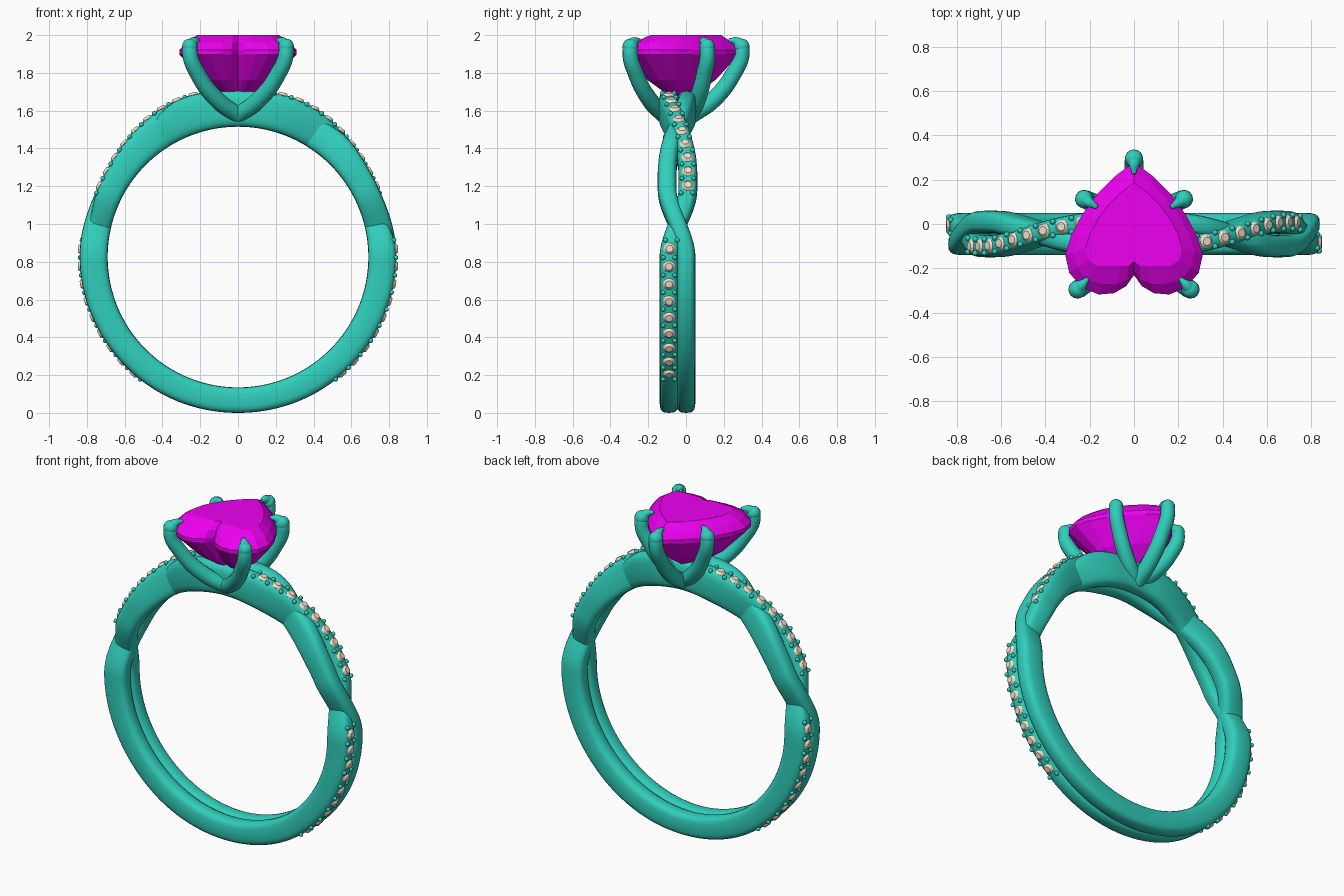
import bpy, bmesh, math
from mathutils import Matrix, Vector

if "Cube" in bpy.data.objects:
    bpy.data.objects.remove(bpy.data.objects["Cube"])

CZ, MID_Y, R_IN = 0.825, -0.045, 0.69      # ring centre height, band mid-plane, finger radius


def material(name, col):
    m = bpy.data.materials.new(name)
    m.diffuse_color = (*col, 1)
    m.use_nodes = True
    m.node_tree.nodes["Principled BSDF"].inputs["Base Color"].default_value = m.diffuse_color
    return m


METAL = material("teal_metal", (0.03, 0.62, 0.50))
GEM = material("magenta_gem", (0.85, 0.0, 0.88))
PAVE = material("pale_stone", (0.88, 0.76, 0.60))


def finish(name, bm, mat, smooth):
    bmesh.ops.recalc_face_normals(bm, faces=bm.faces[:])
    me = bpy.data.meshes.new(name)
    bm.to_mesh(me)
    bm.free()
    me.materials.append(mat)
    for p in me.polygons:
        p.use_smooth = smooth
    ob = bpy.data.objects.new(name, me)
    bpy.context.collection.objects.link(ob)
    return ob


def bridge(bm, a, b):
    n = len(a)
    for i in range(n):
        bm.faces.new((a[i], a[(i + 1) % n], b[(i + 1) % n], b[i]))


def ease(keys, t):
    for (t0, v0), (t1, v1) in zip(keys, keys[1:]):
        if t <= t1:
            u = (t - t0) / (t1 - t0)
            return v0 + (v1 - v0) * u * u * (3 - 2 * u)
    return keys[-1][1]


# Sideways weave and outer radius against angle from the top of the ring
WEAVE = [(0, -0.095), (10, -0.095), (55, 0.01), (62, 0.01), (90, -0.09), (180, -0.09)]
OUTER = [(0, 0.88), (18, 0.893), (65, 0.828), (88, 0.838), (140, 0.83), (180, 0.825)]


def strand_at(deg, side):
    """Centre y and outer radius; side=1 has its stones at +x, side=-1 at -x."""
    a = abs(deg)
    y = ease(WEAVE, a)
    if side < 0:
        y = 2 * MID_Y - y
    r = ease(OUTER, a)
    bump = lambda c: math.exp(-((a - c) / 7) ** 2)
    if deg * side > 0:
        r -= 0.022 * bump(75)
    else:
        r -= 0.025 * bump(32)
    return y, r


def radial(deg, r, y):
    t = math.radians(deg)
    return Vector((r * math.sin(t), y, CZ + r * math.cos(t)))


# Two woven strands, each a rounded section swept round the finger
def strand(name, side):
    bm = bmesh.new()
    rings, n, m = [], 180, 20
    for i in range(n):
        deg = -180 + 360 * i / n
        y, ro = strand_at(deg, side)
        rc, h = (ro + R_IN) / 2, (ro - R_IN) / 2
        ring = []
        for k in range(m):
            q = 2 * math.pi * k / m
            c, s = math.cos(q), math.sin(q)
            e = 2 / 3.2
            dy = 0.05 * math.copysign(abs(c) ** e, c)
            dr = h * math.copysign(abs(s) ** e, s)
            ring.append(bm.verts.new(radial(deg, rc + dr, y + dy)))
        rings.append(ring)
    for i in range(n):
        bridge(bm, rings[i], rings[(i + 1) % n])
    finish(name, bm, METAL, True)


# Small faceted stones along a strand, with shared bead claws between them
def pave(label, side):
    stones, beads = bmesh.new(), bmesh.new()
    for start, step, count in ((15.5, 5.9, 9), (87, 6.4, 9)):
        for i in range(count):
            deg = side * (start + step * i)
            y, r = strand_at(deg, side)
            rot = Matrix.Rotation(math.radians(deg), 4, 'Y')
            for r1, r2, depth, off in ((0.032, 0.019, 0.014, 0.004),
                                       (0.012, 0.032, 0.02, -0.013)):
                mat = Matrix.Translation(radial(deg, r + off, y)) @ rot
                bmesh.ops.create_cone(stones, cap_ends=True, segments=10, radius1=r1,
                                      radius2=r2, depth=depth, matrix=mat)
        for i in range(count + 1):
            deg = side * (start + step * (i - 0.5))
            y, r = strand_at(deg, side)
            for dy in (-0.031, 0.031):
                mat = Matrix.Translation(radial(deg, r - 0.002, y + dy))
                bmesh.ops.create_icosphere(beads, subdivisions=2, radius=0.013, matrix=mat)
    finish(label + "_accent_stones", stones, PAVE, False)
    finish(label + "_bead_claws", beads, METAL, True)


for label, side in (("right", 1), ("left", -1)):
    strand(label + "_strand", side)
    pave(label, side)

# Heart-shaped centre gem: stacked heart outlines from table down to culet
HALF = [(0, .28), (.09, .212), (.17, .13), (.235, .04), (.285, -.055), (.31, -.14),
        (.292, -.22), (.235, -.285), (.16, -.318), (.09, -.312), (.035, -.28), (0, -.23)]
heart = HALF + [(-x, y) for x, y in HALF[-2:0:-1]]
bm = bmesh.new()


def heart_ring(scale, z, front=-1.0):
    cy = -0.03
    return [bm.verts.new((x * scale, max(cy + (y - cy) * scale, front), z)) for x, y in heart]


levels = [heart_ring(.70, 2.0, -.19), heart_ring(.88, 1.962, -.27), heart_ring(1, 1.922),
          heart_ring(1, 1.897), heart_ring(.60, 1.762)]
for a, b in zip(levels, levels[1:]):
    bridge(bm, a, b)
bm.faces.new(levels[0])
culet = bm.verts.new((0, -.03, 1.635))
low = levels[-1]
for i in range(len(low)):
    bm.faces.new((low[i], low[(i + 1) % len(low)], culet))
finish("heart_gem", bm, GEM, False)


# Curved claws rising from under the gem and hooking over its edge
def claw(name, foot, tip):
    fx, fy = foot
    tx, ty = tip
    pts = [(fx + (tx - fx) * k, fy + (ty - fy) * k, z, r) for k, z, r in
           ((0, 1.575, 1.0), (.4, 1.65, 1.05), (.8, 1.78, 1.0), (1, 1.925, .95))]
    d = Vector((tx, ty + .03)).normalized()
    pts += [(tx - d.x * .022, ty - d.y * .022, 1.962, .62),
            (tx - d.x * .07, ty - d.y * .07, 1.975, .2)]
    cu = bpy.data.curves.new(name, 'CURVE')
    cu.dimensions = '3D'
    cu.bevel_depth = 0.043
    cu.bevel_resolution = 4
    cu.use_fill_caps = True
    cu.resolution_u = 8
    sp = cu.splines.new('BEZIER')
    sp.bezier_points.add(len(pts) - 1)
    for bp, (x, y, z, r) in zip(sp.bezier_points, pts):
        bp.co = (x, y, z)
        bp.radius = r
        bp.handle_left_type = bp.handle_right_type = 'AUTO'
    cu.materials.append(METAL)
    ob = bpy.data.objects.new(name, cu)
    bpy.context.collection.objects.link(ob)
    bpy.ops.object.select_all(action='DESELECT')
    ob.select_set(True)
    bpy.context.view_layer.objects.active = ob
    bpy.ops.object.convert(target='MESH')
    bpy.ops.object.shade_smooth_by_angle(angle=math.radians(50))
    # rounded shoulder at the bend and rounded foot where claws meet
    for part, (x, y, z), rad in (("shoulder", (tx, ty, 1.94), .041), ("foot", (fx, fy, 1.575), .043)):
        b = bmesh.new()
        bmesh.ops.create_uvsphere(b, u_segments=16, v_segments=10, radius=rad,
                                  matrix=Matrix.Translation((x, y, z)))
        finish(name + "_" + part, b, METAL, True)


claw("back_claw", (0, .03), (0, .295))
for s, label in ((1, "right"), (-1, "left")):
    claw(label + "_side_claw", (0, .02), (s * .225, .112))
    claw(label + "_front_claw", (0, -.115), (s * .255, -.295))
